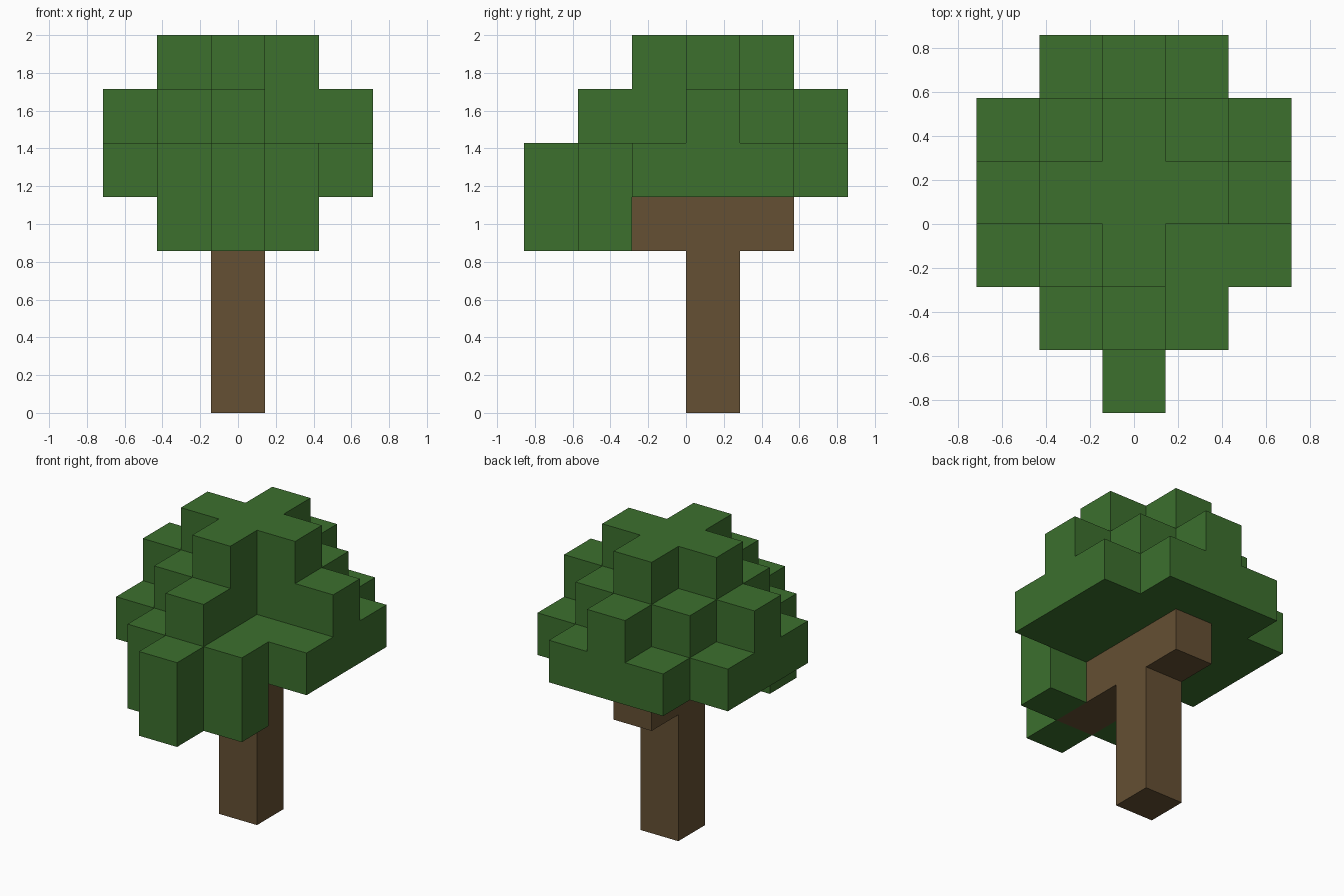
import bpy
import bmesh
from mathutils import Vector

if "Cube" in bpy.data.objects:
    bpy.data.objects.remove(bpy.data.objects["Cube"], do_unlink=True)

UNIT = 2 / 7  # edge of one block


def make_material(name, colour):
    mat = bpy.data.materials.new(name)
    mat.use_nodes = True
    mat.diffuse_color = colour
    mat.node_tree.nodes["Principled BSDF"].inputs["Base Color"].default_value = colour
    return mat


def build_blocks(name, blocks, solid, mat):
    """Skin a set of grid blocks, leaving out faces buried inside the solid."""
    bm = bmesh.new()
    axes = [Vector(a) for a in ((1, 0, 0), (0, 1, 0), (0, 0, 1))]
    for block in sorted(blocks):
        centre = Vector(block) + Vector((0, -2.5, 0.5))
        for d in axes + [-a for a in axes]:
            if tuple(int(b + s) for b, s in zip(block, d)) in solid:
                continue
            u = Vector((d.y, d.z, d.x))
            v = d.cross(u)
            corners = (d - u - v, d + u - v, d + u + v, d - u + v)
            bm.faces.new([bm.verts.new((centre + c / 2) * UNIT) for c in corners])
    # Merge the block faces into large flat faces
    bmesh.ops.remove_doubles(bm, verts=bm.verts[:], dist=0.001)
    bmesh.ops.dissolve_limit(bm, angle_limit=0.01, verts=bm.verts[:], edges=bm.edges[:])
    mesh = bpy.data.meshes.new(name)
    bm.to_mesh(mesh)
    bm.free()
    mesh.materials.append(mat)
    obj = bpy.data.objects.new(name, mesh)
    bpy.context.collection.objects.link(obj)
    return obj


# Trunk: a post with a beam across its top
trunk = {(0, 3, k) for k in range(3)} | {(0, j, 3) for j in range(1, 5)}

# Crown: top level of each column, rows from front to back, columns from -x to +x
crown_tops = ["  5  ", " 565 ", "56755", "67776", "56765", " 565 "]
drooping = {(0, 0), (-1, 1), (1, 1)}  # columns that hang one block lower
crown = set()
for j, row in enumerate(crown_tops):
    for column, top in enumerate(row):
        if top != " ":
            i = column - 2
            base = 3 if (i, j) in drooping else 4
            crown |= {(i, j, k) for k in range(base, int(top))}

solid = trunk | crown
build_blocks("trunk", trunk, solid, make_material("bark brown", (0.130, 0.080, 0.033, 1)))
build_blocks("leaf_crown", crown, solid, make_material("leaf green", (0.045, 0.162, 0.027, 1)))
